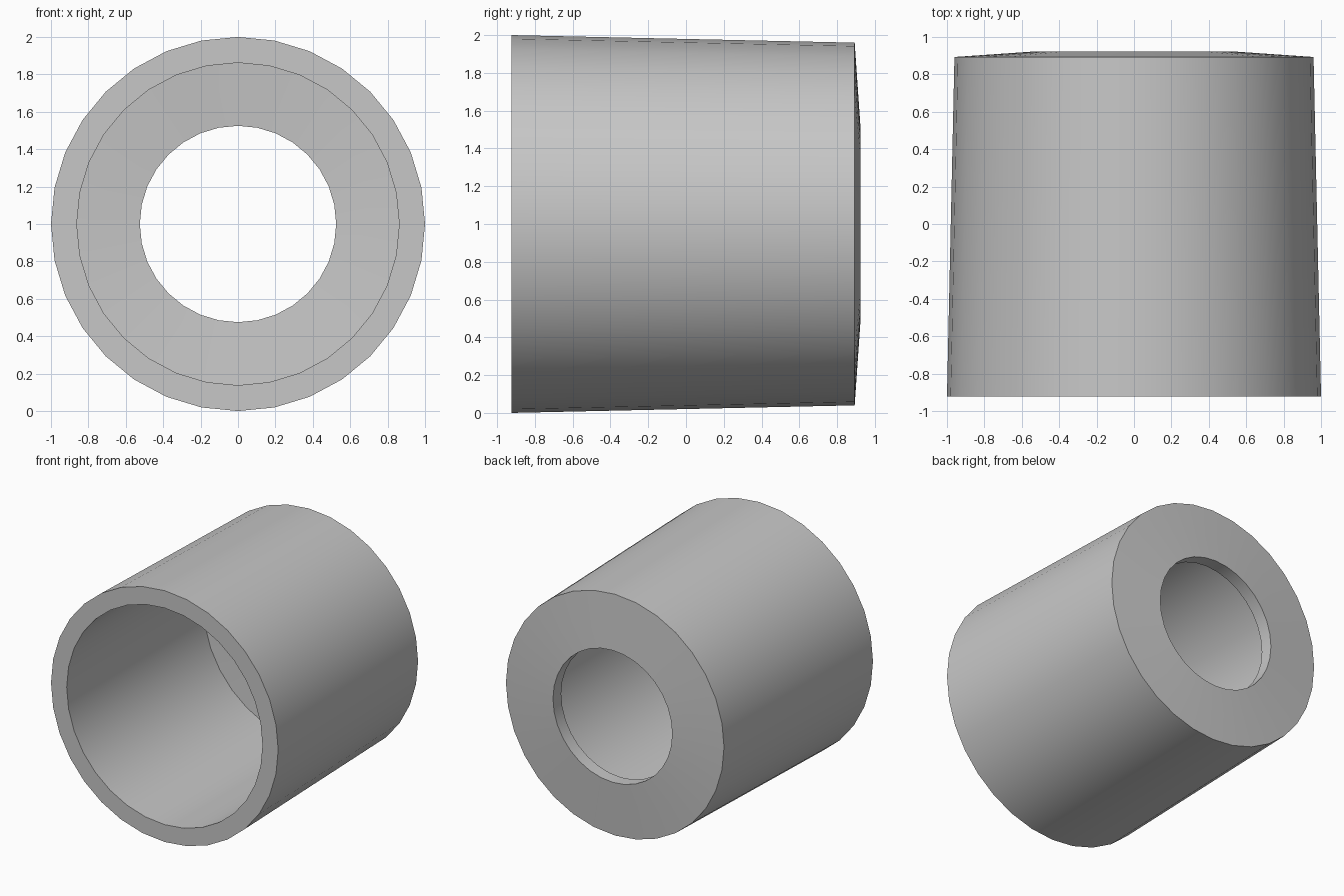
import bpy, bmesh, math
from mathutils import Vector

cube = bpy.data.objects.get("Cube")
if cube:
    bpy.data.objects.remove(cube, do_unlink=True)

SIDES = 32

# Plain grey material
grey = bpy.data.materials.new("grey")
grey.use_nodes = True
colour = (0.57, 0.57, 0.57, 1)
grey.diffuse_color = colour
grey.node_tree.nodes["Principled BSDF"].inputs["Base Color"].default_value = colour


def lathe(name, profile, centre):
    """Turn a closed (radius, y) profile around the y axis."""
    bm = bmesh.new()
    verts = [bm.verts.new((0, y, r)) for r, y in profile]
    edges = [bm.edges.new((v, verts[i - 1])) for i, v in enumerate(verts)]
    bmesh.ops.spin(bm, geom=verts + edges, cent=(0, 0, 0), axis=(0, 1, 0),
                   angle=math.tau, steps=SIDES, use_duplicate=False)
    bmesh.ops.remove_doubles(bm, verts=bm.verts, dist=1e-4)
    bmesh.ops.recalc_face_normals(bm, faces=bm.faces)
    bmesh.ops.translate(bm, verts=bm.verts, vec=Vector(centre))
    mesh = bpy.data.meshes.new(name)
    bm.to_mesh(mesh)
    bm.free()
    mesh.materials.append(grey)
    obj = bpy.data.objects.new(name, mesh)
    bpy.context.collection.objects.link(obj)
    return obj


# Tapered sleeve: open front, straight bore, slightly conical back with a hole
sleeve = lathe("sleeve", [
    (1.0, -0.923),    # outer front rim
    (0.96, 0.893),    # outer back edge
    (0.525, 0.923),   # hole, outside
    (0.525, 0.82),    # hole, inside
    (0.862, 0.795),   # end of the bore
    (0.862, -0.923),  # inner front rim
], (0, 0, 1))

# Smooth walls with crisp rims
bpy.ops.object.select_all(action='DESELECT')
sleeve.select_set(True)
bpy.context.view_layer.objects.active = sleeve
bpy.ops.object.shade_smooth_by_angle(angle=math.radians(30))
